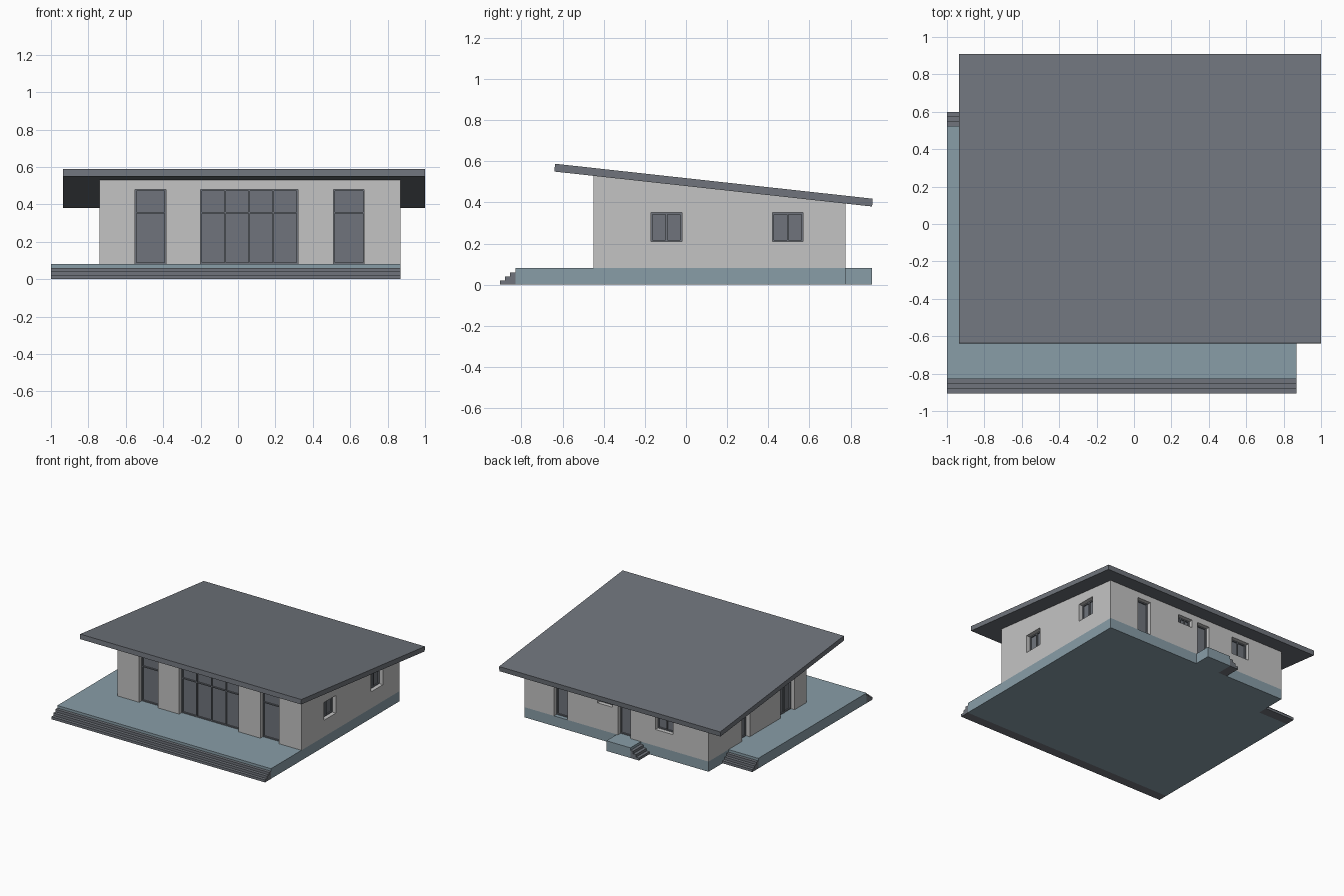
import bpy
import bmesh

if "Cube" in bpy.data.objects:
    bpy.data.objects.remove(bpy.data.objects["Cube"], do_unlink=True)


def material(name, rgb):
    m = bpy.data.materials.new(name)
    m.use_nodes = True
    m.diffuse_color = (*rgb, 1)
    m.node_tree.nodes["Principled BSDF"].inputs["Base Color"].default_value = (*rgb, 1)
    return m


PLASTER = material("plaster grey", (0.55, 0.55, 0.55))
SLATE = material("slate grey", (0.16, 0.175, 0.2))
STONE = material("blue stone", (0.25, 0.34, 0.39))


def add_object(name, bm, mat):
    bmesh.ops.recalc_face_normals(bm, faces=bm.faces)
    mesh = bpy.data.meshes.new(name)
    bm.to_mesh(mesh)
    bm.free()
    obj = bpy.data.objects.new(name, mesh)
    bpy.context.collection.objects.link(obj)
    if mat:
        mesh.materials.append(mat)
    return obj


def add_box(bm, a, b):
    verts = bmesh.ops.create_cube(bm, size=1)["verts"]
    for v in verts:
        v.co = [(p + q) / 2 + c * abs(q - p) for p, q, c in zip(a, b, v.co)]


def prism(name, points, depth, mat):
    """Extrude a closed outline along a vector."""
    bm = bmesh.new()
    face = bm.faces.new([bm.verts.new(p) for p in points])
    out = bmesh.ops.extrude_face_region(bm, geom=[face])["geom"]
    moved = [g for g in out if isinstance(g, bmesh.types.BMVert)]
    bmesh.ops.translate(bm, verts=moved, vec=depth)
    return add_object(name, bm, mat)


# Main dimensions
X0, X1, Y0, Y1 = -0.74, 0.87, -0.45, 0.775
FLOOR = 0.08
STEP_RUN, STEP_RISE = 0.025, 0.02
RECESS = 0.045


def roof_under(y):
    return 0.55 - (y + 0.64) * 0.11


# Plinth, terrace and back porch as one slab
outline = [(-1, -0.83), (X1, -0.83), (X1, Y1), (0.063, Y1), (0.063, 0.905),
           (-0.147, 0.905), (-0.147, Y1), (X0, Y1), (X0, 0.525), (-1, 0.525)]
prism("terrace_base", [(x, y, 0) for x, y in outline], (0, 0, FLOOR), STONE)


def steps(name, start, along, out):
    """Three steps descending from start in direction out."""
    pts = [(0, 0)]
    for i in range(3):
        z = STEP_RISE * (3 - i)
        pts += [(i * STEP_RUN, z), ((i + 1) * STEP_RUN, z)]
    pts.append((3 * STEP_RUN, 0))
    world = [(start[0] + out[0] * d, start[1] + out[1] * d, z) for d, z in pts]
    prism(name, world, along, SLATE)


steps("front_steps", (-1, -0.83), (X1 + 1, 0, 0), (0, -1))
steps("terrace_end_steps", (-1, 0.525), (X0 + 1, 0, 0), (0, 1))
steps("back_porch_steps", (-0.147, Y1), (0, 0.13, 0), (-1, 0))

# Walls with a sloping top
walls = prism("walls", [(X0, Y0, FLOOR), (X0, Y1, FLOOR), (X0, Y1, roof_under(Y1) + 0.005),
                        (X0, Y0, roof_under(Y0) + 0.005)], (X1 - X0, 0, 0), PLASTER)

# Mono-pitch roof
ya, yb, thick = -0.64, 0.905, 0.038
prism("roof", [(-0.935, ya, roof_under(ya)), (-0.935, yb, roof_under(yb)),
               (-0.935, yb + 0.003, roof_under(yb) + thick),
               (-0.935, ya + 0.003, roof_under(ya) + thick)], (1.935, 0, 0), SLATE)

# Openings: u runs along the wall, d goes into it
SIDES = {
    "front": lambda u, d, z: (u, Y0 + d, z),
    "back": lambda u, d, z: (u, Y1 - d, z),
    "right": lambda u, d, z: (X1 - d, u, z),
    "left": lambda u, d, z: (X0 + d, u, z),
}
cut = bmesh.new()


def opening(name, side, u0, u1, z0, z1, panes=1, rail=None):
    at = SIDES[side]
    sill = z0 - 0.02 if z0 == FLOOR else z0
    add_box(cut, at(u0, -0.05, sill), at(u1, RECESS, z1))
    glass = bmesh.new()
    add_box(glass, at(u0, RECESS - 0.004, z0), at(u1, RECESS + 0.004, z1))
    add_object(name + "_glass", glass, SLATE)
    frame = bmesh.new()
    w, near, far = 0.008, RECESS - 0.014, RECESS
    for i in range(panes + 1):
        u = u0 + (u1 - u0 - w) * i / panes
        add_box(frame, at(u, near, z0), at(u + w, far, z1))
    for z in [z0, z1 - w] + ([rail] if rail else []):
        add_box(frame, at(u0, near + 0.001, z), at(u1, far, z + w))
    add_object(name + "_frame", frame, SLATE)


opening("front_side_door_a", "front", -0.55, -0.385, FLOOR, 0.48, rail=0.35)
opening("front_glazing", "front", -0.2, 0.32, FLOOR, 0.48, panes=4, rail=0.35)
opening("front_side_door_b", "front", 0.51, 0.675, FLOOR, 0.48, rail=0.35)
opening("side_window_front", "right", -0.17, -0.02, 0.21, 0.35, panes=2)
opening("side_window_back", "right", 0.42, 0.57, 0.21, 0.35, panes=2)
opening("back_tall_door", "back", 0.495, 0.612, FLOOR, 0.347)
opening("back_small_window", "back", 0.102, 0.23, 0.285, 0.347, panes=3)
opening("porch_door", "back", -0.058, 0.052, FLOOR, 0.347)
opening("back_window", "back", -0.43, -0.275, 0.21, 0.347, panes=2)
opening("terrace_door", "left", 0.26, 0.36, FLOOR, 0.347)
opening("terrace_glazing", "left", -0.3, -0.125, FLOOR, 0.4, panes=2)

# Cut the openings out of the walls
cutter = add_object("opening_cutter", cut, None)
cutter.hide_render = True
mod = walls.modifiers.new("openings", "BOOLEAN")
mod.operation = "DIFFERENCE"
mod.solver = "EXACT"
mod.object = cutter
bpy.context.view_layer.objects.active = walls
bpy.ops.object.modifier_apply(modifier=mod.name)
bpy.data.objects.remove(cutter, do_unlink=True)
